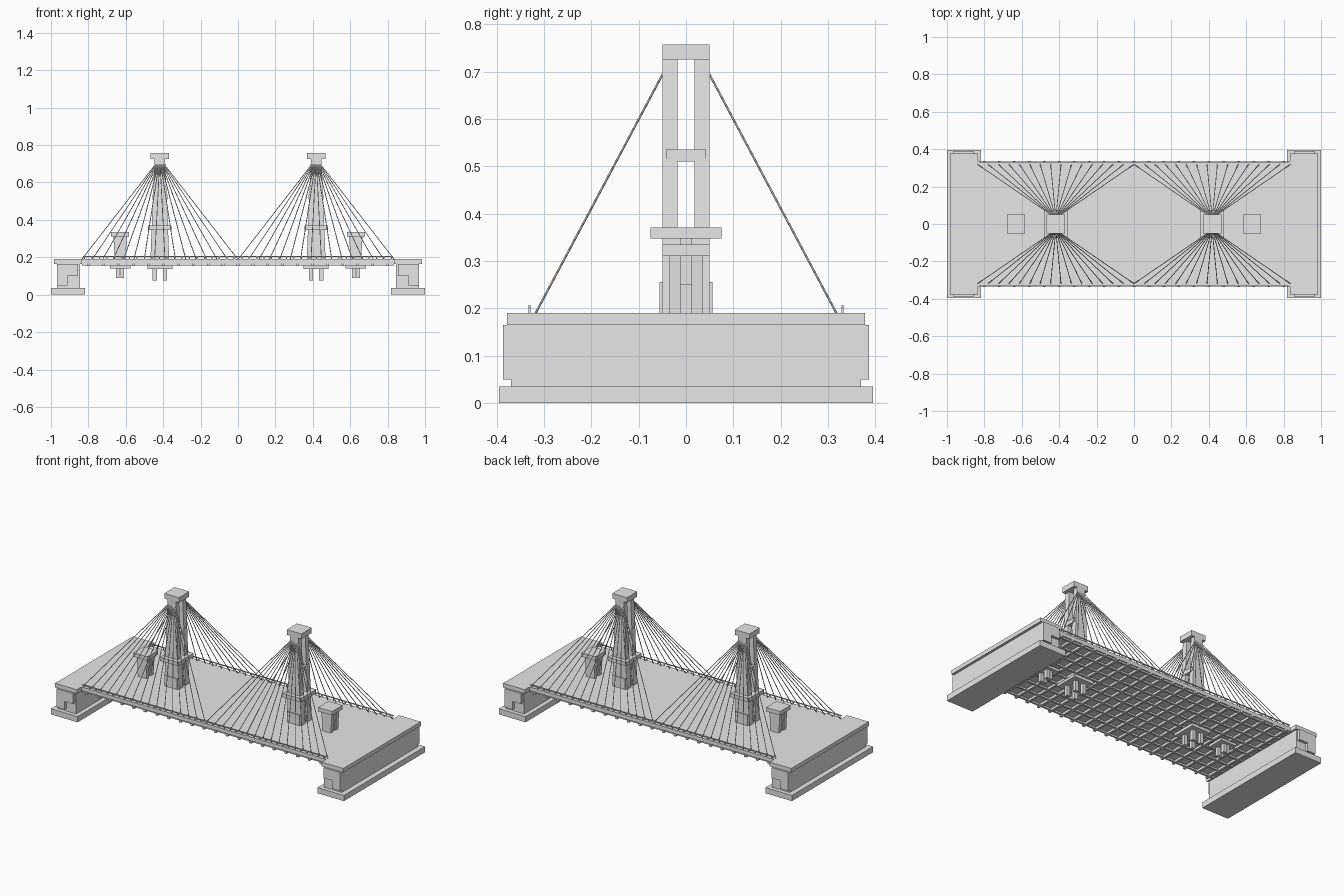
import bpy, bmesh
from mathutils import Vector, Matrix

cube = bpy.data.objects.get("Cube")
if cube:
    bpy.data.objects.remove(cube, do_unlink=True)

concrete = bpy.data.materials.new("light_grey")
concrete.use_nodes = True
GREY = (0.8, 0.8, 0.8, 1)
concrete.diffuse_color = GREY
concrete.node_tree.nodes["Principled BSDF"].inputs["Base Color"].default_value = GREY


def finish(bm, name):
    bmesh.ops.recalc_face_normals(bm, faces=bm.faces)
    mesh = bpy.data.meshes.new(name)
    bm.to_mesh(mesh)
    bm.free()
    mesh.materials.append(concrete)
    obj = bpy.data.objects.new(name, mesh)
    bpy.context.scene.collection.objects.link(obj)
    return obj


def box(bm, x, y, z, top_x=None):
    """Box between the x, y and z ranges; top_x narrows it towards the top."""
    verts = bmesh.ops.create_cube(bm, size=1)["verts"]
    for v in verts:
        upper = v.co.z > 0
        span = top_x if (upper and top_x) else x
        v.co = (span[v.co.x > 0], y[v.co.y > 0], z[upper])


def rod(bm, a, b, radius, sides=6):
    a, b = Vector(a), Vector(b)
    turn = (b - a).to_track_quat("Z", "Y").to_matrix().to_4x4()
    bmesh.ops.create_cone(bm, cap_ends=True, segments=sides, radius1=radius, radius2=radius,
                          depth=(b - a).length, matrix=Matrix.Translation((a + b) / 2) @ turn)


def around(c, h):
    return (c - h, c + h)


def side_range(s, inner, outer):
    return tuple(sorted((s * inner, s * outer)))


DECK_TOP = 0.19
SIDES = {"left": 1, "right": -1}

# Deck slab
bm = bmesh.new()
box(bm, (-0.835, 0.835), (-0.333, 0.333), (0.167, DECK_TOP))
finish(bm, "deck")

# Girders along the deck and cross beams under it
bm = bmesh.new()
for i in range(9):
    box(bm, (-0.835, 0.835), around(-0.32 + i * 0.08, 0.006), (0.157, 0.168))
finish(bm, "long_girders")
bm = bmesh.new()
for i in range(21):
    box(bm, around(-0.8 + i * 0.08, 0.007), (-0.338, 0.338), (0.153, 0.1675))
finish(bm, "cross_beams")

# Railings
for name, s in SIDES.items():
    bm = bmesh.new()
    box(bm, (-0.83, 0.83), around(s * 0.3305, 0.0025), (0.202, 0.207))
    for i in range(42):
        box(bm, around(-0.82 + i * 0.04, 0.003), around(s * 0.3305, 0.0018), (0.188, 0.203))
    finish(bm, name + "_railing")

for name, s in SIDES.items():
    # Abutment: footing, wall, cap and stepped cheek panels
    bm = bmesh.new()
    box(bm, side_range(s, 0.818, 1), (-0.395, 0.395), (0, 0.035))
    box(bm, side_range(s, 0.845, 0.968), (-0.37, 0.37), (0.035, 0.165))
    box(bm, side_range(s, 0.835, 0.983), (-0.378, 0.378), (0.165, DECK_TOP))
    for t in (-1, 1):
        y = side_range(t, 0.37, 0.387)
        box(bm, side_range(s, 0.912, 0.968), y, (0.05, 0.165))
        box(bm, side_range(s, 0.855, 0.912), y, (0.1, 0.165))
    finish(bm, name + "_abutment")

    # Pylon: base legs, buttresses, platform, tapered legs, brace and cap
    cx = s * 0.418
    bm = bmesh.new()
    for t in (-1, 1):
        box(bm, around(cx, 0.05), side_range(t, 0.012, 0.05), (0.188, 0.348), around(cx, 0.044))
        box(bm, around(cx, 0.04), side_range(t, 0.03, 0.056), (0.188, 0.255))
        box(bm, around(cx, 0.043), side_range(t, 0.018, 0.05), (0.37, 0.726), around(cx, 0.028))
    box(bm, around(cx, 0.038), (-0.013, 0.013), (0.188, 0.348))
    box(bm, around(cx, 0.063), (-0.075, 0.075), (0.347, 0.371))
    box(bm, around(cx, 0.04), (-0.042, 0.042), (0.51, 0.535))
    box(bm, around(cx, 0.05), (-0.05, 0.05), (0.725, 0.757))
    finish(bm, name + "_pylon")

    # Pylon footing plate with four piles
    bm = bmesh.new()
    box(bm, around(cx, 0.067), (-0.075, 0.075), (0.138, 0.156))
    for dx in (-0.027, 0.027):
        for dy in (-0.035, 0.035):
            box(bm, around(cx + dx, 0.011), around(dy, 0.011), (0.075, 0.14))
    finish(bm, name + "_pylon_piles")

    # Small gate tower: two legs, recessed panel and cap
    gx = s * 0.63
    bm = bmesh.new()
    for t in (-1, 1):
        box(bm, around(gx, 0.028), side_range(t, 0.012, 0.036), (0.188, 0.312), around(gx, 0.036))
    box(bm, around(gx, 0.022), (-0.013, 0.013), (0.188, 0.25))
    box(bm, around(gx, 0.028), (-0.013, 0.013), (0.25, 0.312))
    box(bm, around(gx, 0.048), (-0.05, 0.05), (0.31, 0.335))
    finish(bm, name + "_gate_tower")

    # Gate tower footing with piles
    bm = bmesh.new()
    box(bm, around(gx, 0.055), (-0.055, 0.055), (0.14, 0.156))
    for dx in (-0.012, 0.012):
        for dy in (-0.025, 0.025):
            box(bm, around(gx + dx, 0.009), around(dy, 0.011), (0.088, 0.142))
    finish(bm, name + "_gate_piles")

    # Fan of stay cables on both faces of the pylon
    bm = bmesh.new()
    count = 16
    for i in range(count):
        f = i / (count - 1) * 2 - 1
        for t in (-1, 1):
            rod(bm, (cx + f * 0.417, t * 0.318, 0.189), (cx + f * 0.025, t * 0.049, 0.695), 0.0022)
    finish(bm, name + "_stay_cables")
